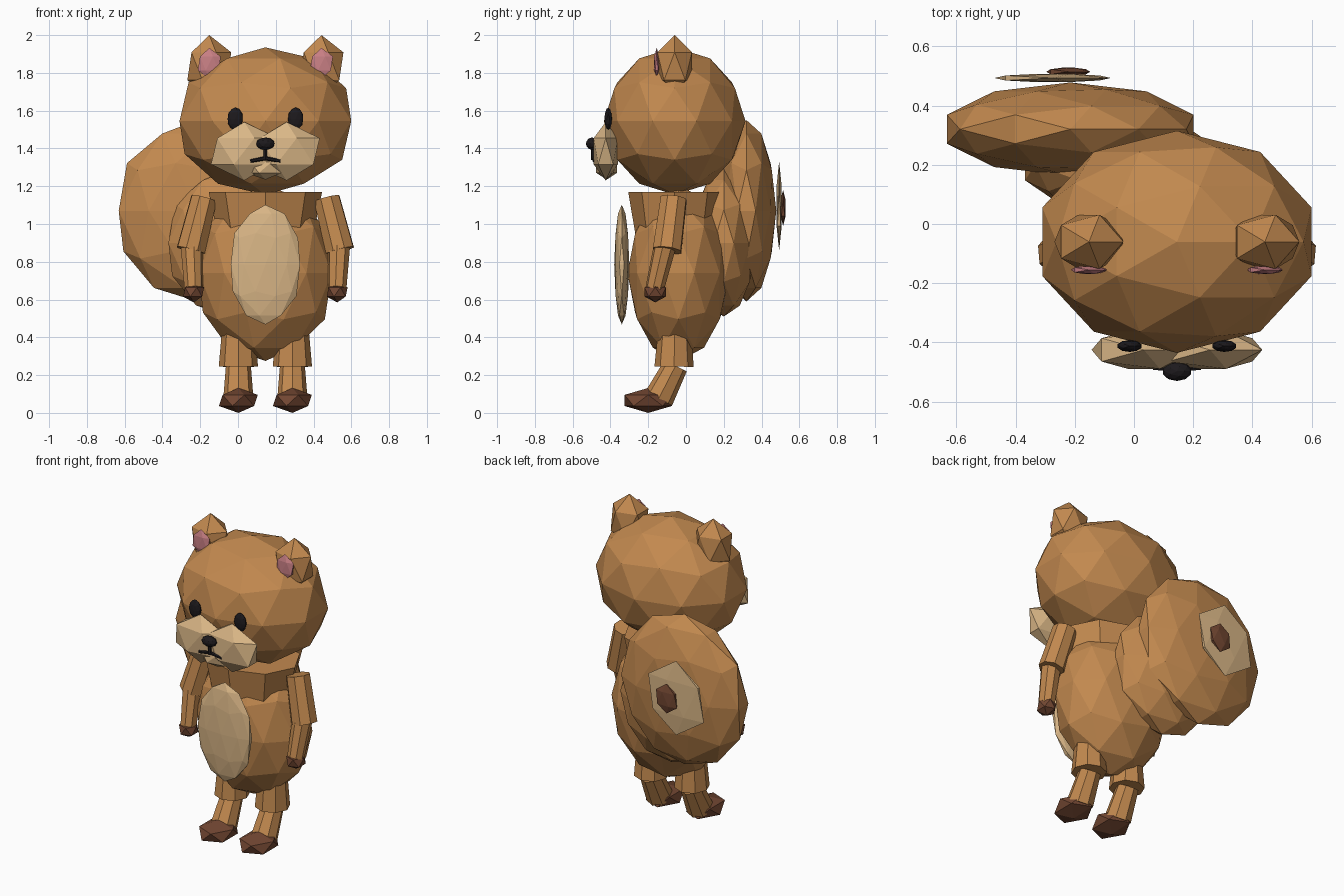
import bpy
import math
from mathutils import Vector

if "Cube" in bpy.data.objects:
    bpy.data.objects.remove(bpy.data.objects["Cube"])

AXIS = 0.145  # the body's own mirror line; the tail balances it on the other side


def material(name, rgb):
    m = bpy.data.materials.new(name)
    m.diffuse_color = (*rgb, 1)
    m.use_nodes = True
    m.node_tree.nodes["Principled BSDF"].inputs["Base Color"].default_value = m.diffuse_color
    return m


FUR = material("tan_fur", (0.54, 0.25, 0.078))
CREAM = material("cream_fur", (0.70, 0.47, 0.24))
BROWN = material("dark_brown", (0.17, 0.063, 0.032))
BLACK = material("black", (0.012, 0.01, 0.012))
PINK = material("pink", (0.60, 0.22, 0.24))


def blob(name, loc, size, mat, detail=2):
    """Faceted ellipsoid with the given radii."""
    bpy.ops.mesh.primitive_ico_sphere_add(subdivisions=detail, radius=1, location=loc)
    o = bpy.context.object
    o.name = name
    o.scale = size
    bpy.ops.object.transform_apply(location=False, rotation=False, scale=True)
    o.data.materials.append(mat)
    return o


def limb(name, start, end, r1, r2, mat, sides=8):
    """Tapered prism from start (radius r1) to end (radius r2)."""
    a, b = Vector(start), Vector(end)
    bpy.ops.mesh.primitive_cone_add(vertices=sides, radius1=r1, radius2=r2,
                                    depth=(b - a).length, location=(a + b) / 2)
    o = bpy.context.object
    o.name = name
    o.rotation_euler = (b - a).to_track_quat('Z', 'Y').to_euler()
    o.data.materials.append(mat)
    return o


# Head and torso
blob("head", (AXIS, -0.06, 1.545), (0.478, 0.375, 0.39), FUR)
blob("torso", (AXIS, -0.04, 0.74), (0.37, 0.27, 0.465), FUR)
shoulders = limb("shoulders", (AXIS, -0.06, 0.88), (AXIS, -0.06, 1.17), 0.24, 0.30, FUR)
shoulders.scale = (1, 0.82, 1)
blob("belly_patch", (AXIS, -0.34, 0.785), (0.193, 0.04, 0.317), CREAM)

# Paired parts
for side, s in (("left", -1), ("right", 1)):
    def at(dx, y, z):
        return (AXIS + s * dx, y, z)

    # Ears
    blob(side + "_ear", at(0.297, -0.06, 1.835), (0.13, 0.107, 0.165), FUR, 1)
    blob(side + "_inner_ear", at(0.297, -0.155, 1.85), (0.068, 0.016, 0.082), PINK, 1)
    # Face
    blob(side + "_cheek", at(0.112, -0.425, 1.385), (0.197, 0.075, 0.155), CREAM, 1)
    blob(side + "_eye", at(0.16, -0.412, 1.557), (0.042, 0.02, 0.06), BLACK)
    limb(side + "_mouth", at(0, -0.488, 1.348), at(0.08, -0.485, 1.333), 0.011, 0.009, BLACK, 6)
    # Arms
    limb(side + "_upper_arm", at(0.395, -0.10, 0.86), at(0.325, -0.065, 1.135), 0.08, 0.073, FUR)
    limb(side + "_forearm", at(0.38, -0.165, 0.66), at(0.39, -0.11, 0.89), 0.05, 0.06, FUR)
    blob(side + "_hand", at(0.38, -0.163, 0.64), (0.062, 0.066, 0.055), BROWN, 1)
    # Legs
    limb(side + "_thigh", at(0.143, -0.063, 0.245), at(0.143, -0.06, 0.46), 0.104, 0.085, FUR)
    limb(side + "_shin", at(0.143, -0.145, 0.075), at(0.143, -0.055, 0.25), 0.08, 0.066, FUR)
    blob(side + "_foot", at(0.143, -0.2, 0.066), (0.115, 0.147, 0.066), BROWN, 1)

# Muzzle centre
blob("chin", (AXIS, -0.42, 1.30), (0.12, 0.065, 0.065), CREAM, 1)
blob("nose", (AXIS, -0.497, 1.425), (0.05, 0.033, 0.033), BLACK)
limb("mouth_stem", (AXIS, -0.492, 1.34), (AXIS, -0.492, 1.42), 0.011, 0.011, BLACK, 6)

# Tail: a base lobe behind the hips and a large upper lobe to one side
blob("tail_base", (-0.04, 0.20, 0.90), (0.345, 0.17, 0.39), FUR)
blob("tail", (-0.215, 0.32, 1.07), (0.438, 0.158, 0.48), FUR)
blob("tail_patch", (-0.275, 0.493, 1.095), (0.22, 0.016, 0.237), CREAM, 1)
blob("tail_spot", (-0.222, 0.514, 1.085), (0.083, 0.016, 0.095), BROWN, 1)
